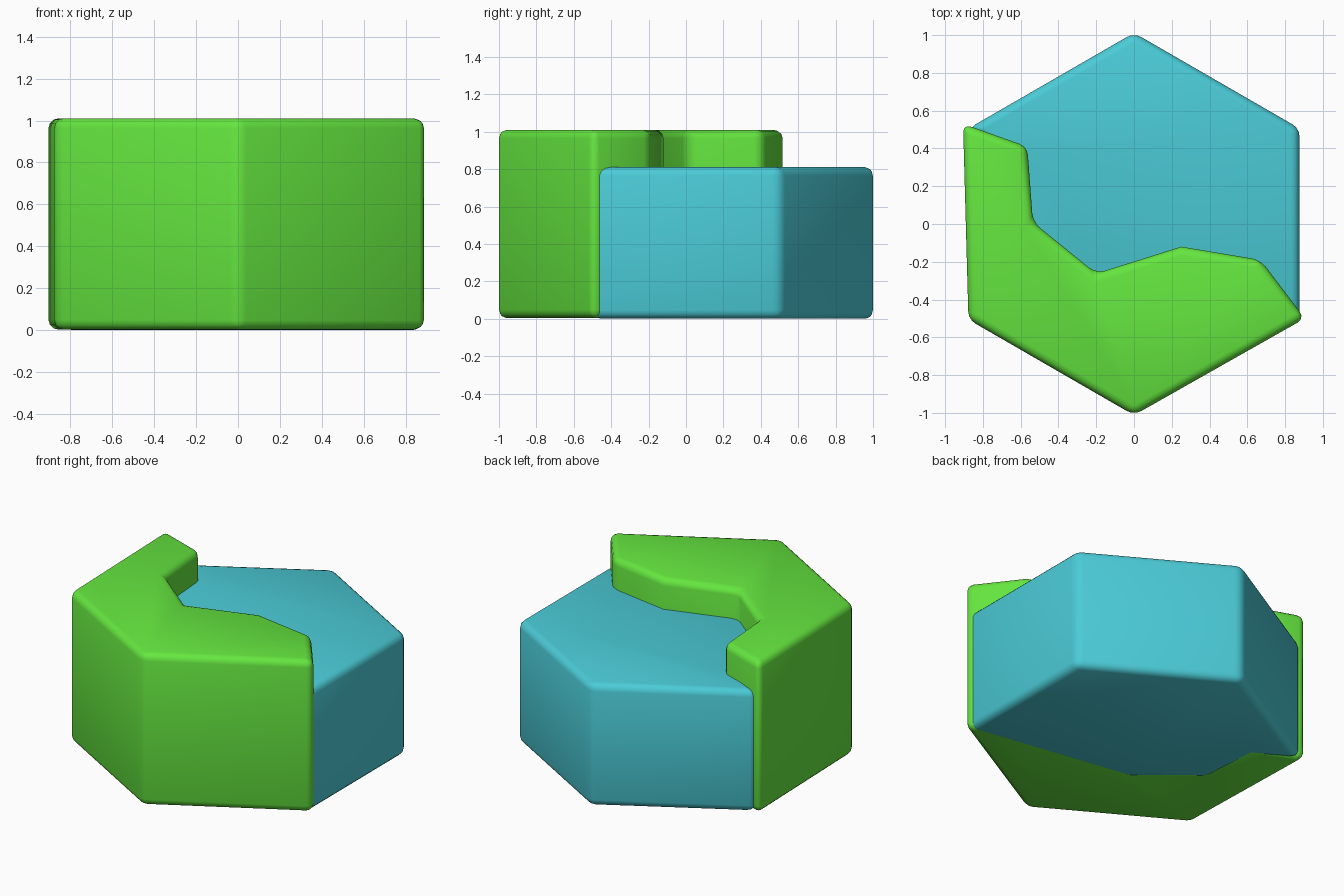
import bpy, bmesh
from math import sin, cos, pi

if "Cube" in bpy.data.objects:
    bpy.data.objects.remove(bpy.data.objects["Cube"])


def slab(name, outline, z0, z1, color):
    """Extrude an outline into a softly bevelled, smooth block."""
    bm = bmesh.new()
    face = bm.faces.new([bm.verts.new((x, y, z0)) for x, y in outline])
    ext = bmesh.ops.extrude_face_region(bm, geom=[face], use_keep_orig=True)
    top = [v for v in ext["geom"] if isinstance(v, bmesh.types.BMVert)]
    bmesh.ops.translate(bm, verts=top, vec=(0, 0, z1 - z0))
    bmesh.ops.recalc_face_normals(bm, faces=bm.faces)
    for f in bm.faces:
        f.smooth = True
    mesh = bpy.data.meshes.new(name)
    bm.to_mesh(mesh)
    bm.free()
    obj = bpy.data.objects.new(name, mesh)
    bpy.context.collection.objects.link(obj)
    mat = bpy.data.materials.new(name + "_color")
    mat.diffuse_color = (*color, 1)
    mat.use_nodes = True
    mat.node_tree.nodes["Principled BSDF"].inputs["Base Color"].default_value = mat.diffuse_color
    mesh.materials.append(mat)
    bev = obj.modifiers.new("soft_edges", 'BEVEL')
    bev.width = 0.045
    bev.segments = 3
    bev.limit_method = 'ANGLE'
    bev.angle_limit = pi / 6
    bev.use_clamp_overlap = False
    return obj


# Hexagon corners, starting at the right front corner, counter-clockwise
R = 1.012
hexa = [(R * cos(a * pi / 3 - pi / 6), R * sin(a * pi / 3 - pi / 6)) for a in range(6)]

# Water: back part of the hexagon, tucked slightly under the shore
water = hexa[:4] + [(-0.63, 0.36), (-0.60, -0.02), (-0.22, -0.33)]
slab("water", water, 0.0, 0.81, (0.07, 0.60, 0.68))

# Land: front part of the hexagon with a winding shoreline
shore = [(0.905, -0.50), (0.67, -0.19), (0.25, -0.12), (-0.20, -0.262),
         (-0.535, 0.01), (-0.565, 0.41), (-0.905, 0.53)]
slab("land", shore + hexa[4:6], 0.003, 1.01, (0.13, 0.80, 0.05))
